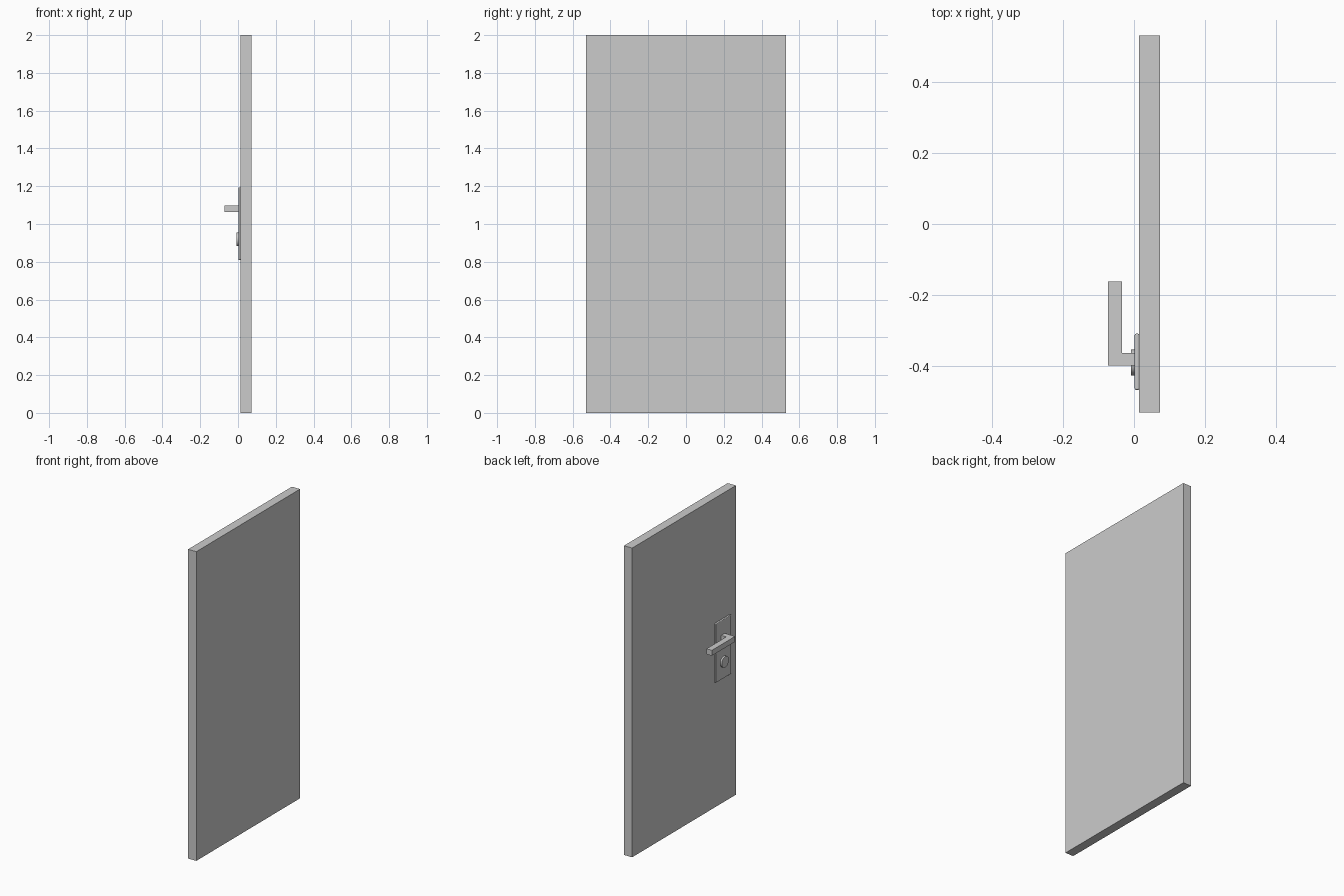
import bpy
import math

cube = bpy.data.objects.get("Cube")
if cube:
    bpy.data.objects.remove(cube, do_unlink=True)

GREY = (0.6, 0.6, 0.6, 1)
grey = bpy.data.materials.new("plain grey")
grey.use_nodes = True
grey.diffuse_color = GREY
grey.node_tree.nodes["Principled BSDF"].inputs["Base Color"].default_value = GREY


def finish(name, bevel=0):
    obj = bpy.context.object
    obj.name = name
    obj.data.materials.append(grey)
    bpy.ops.object.transform_apply(location=False, rotation=True, scale=True)
    if bevel:
        mod = obj.modifiers.new("rounded edges", 'BEVEL')
        mod.width = bevel
        mod.segments = 3
    return obj


def box(name, x, y, z, bevel=0):
    """Box between pairs of limits along each axis."""
    bpy.ops.mesh.primitive_cube_add(size=1, location=[sum(a) / 2 for a in (x, y, z)])
    bpy.context.object.scale = [a[1] - a[0] for a in (x, y, z)]
    return finish(name, bevel)


# Door slab
box("door_panel", (0.0145, 0.0725), (-0.53, 0.53), (0, 2))

# Back plate of the handle
box("handle_plate", (0.002, 0.0145), (-0.466, -0.308), (0.81, 1.193), 0.004)

# Lever: an L outline seen from above, extruded upwards
outline = [(0.004, -0.398), (0.004, -0.363), (-0.034, -0.363),
           (-0.034, -0.161), (-0.0725, -0.161), (-0.0725, -0.398)]
low, high = 1.063, 1.098
n = len(outline)
verts = [(x, y, z) for z in (low, high) for x, y in outline]
faces = [list(range(n)), list(range(n, 2 * n))[::-1]]
faces += [[i, i + n, (i + 1) % n + n, (i + 1) % n] for i in range(n)]
mesh = bpy.data.meshes.new("handle_lever")
mesh.from_pydata(verts, [], faces)
mesh.materials.append(grey)
lever = bpy.data.objects.new("handle_lever", mesh)
bpy.context.collection.objects.link(lever)
# Outline runs anticlockwise, so the bottom cap and sides face inward until flipped
mesh.flip_normals()

# Round lock below the lever
bpy.ops.mesh.primitive_cylinder_add(vertices=32, radius=0.036, depth=0.014,
                                    location=(-0.002, -0.389, 0.919),
                                    rotation=(0, math.pi / 2, 0))
finish("lock_cylinder")
bpy.ops.object.shade_smooth_by_angle(angle=math.radians(35))
